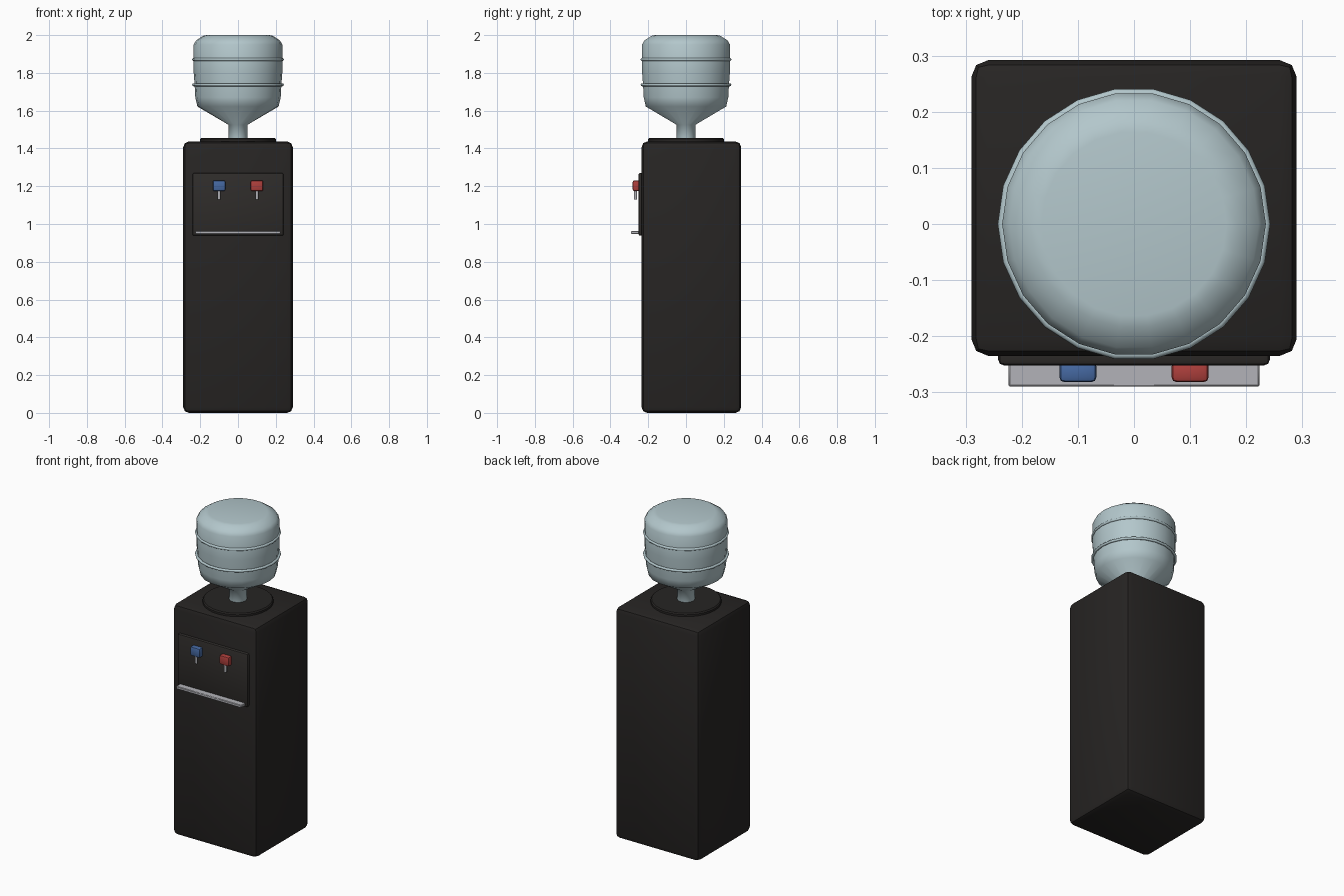
import bpy, bmesh, math
from mathutils import Matrix

if "Cube" in bpy.data.objects:
    bpy.data.objects.remove(bpy.data.objects["Cube"])


def material(name, rgb):
    m = bpy.data.materials.new(name)
    m.diffuse_color = (*rgb, 1)
    m.use_nodes = True
    m.node_tree.nodes["Principled BSDF"].inputs["Base Color"].default_value = m.diffuse_color
    return m


dark = material("dark_plastic", (0.02, 0.018, 0.017))
panel_mat = material("panel_plastic", (0.028, 0.025, 0.023))
blue = material("cold_blue", (0.06, 0.14, 0.36))
red = material("hot_red", (0.42, 0.05, 0.045))
metal = material("metal", (0.45, 0.45, 0.48))
water = material("bottle_plastic", (0.45, 0.57, 0.60))


def finish(name, bm, mat, angle=40):
    bmesh.ops.recalc_face_normals(bm, faces=bm.faces)
    me = bpy.data.meshes.new(name)
    bm.to_mesh(me)
    bm.free()
    me.materials.append(mat)
    ob = bpy.data.objects.new(name, me)
    bpy.context.collection.objects.link(ob)
    bpy.ops.object.select_all(action='DESELECT')
    ob.select_set(True)
    bpy.context.view_layer.objects.active = ob
    bpy.ops.object.shade_smooth_by_angle(angle=math.radians(angle))
    return ob


def box(name, lo, hi, mat, bevel, segments=2):
    bm = bmesh.new()
    size = [h - l for l, h in zip(lo, hi)]
    mid = [(h + l) / 2 for l, h in zip(lo, hi)]
    bmesh.ops.create_cube(bm, size=1, matrix=Matrix.Translation(mid) @ Matrix.Diagonal((*size, 1)))
    bmesh.ops.bevel(bm, geom=bm.edges[:], offset=bevel, segments=segments,
                    profile=0.5, affect='EDGES')
    return finish(name, bm, mat)


def lathe(name, profile, mat, sides=22, center=(0, 0), closed=False, angle=40):
    bm = bmesh.new()
    rings = [[bm.verts.new((center[0] + r * math.cos(2 * math.pi * i / sides),
                            center[1] + r * math.sin(2 * math.pi * i / sides), z))
              for i in range(sides)] for r, z in profile]
    pairs = list(zip(rings, rings[1:]))
    if closed:
        pairs.append((rings[-1], rings[0]))
    else:
        bm.faces.new(rings[0])
        bm.faces.new(rings[-1])
    for a, b in pairs:
        for i in range(sides):
            j = (i + 1) % sides
            bm.faces.new((a[i], a[j], b[j], b[i]))
    return finish(name, bm, mat, angle)


# Cabinet, front panel and drip tray
box("cabinet", (-0.29, -0.235, 0), (0.29, 0.292, 1.437), dark, 0.03)
box("tap_panel", (-0.242, -0.252, 0.938), (0.242, -0.2, 1.27), panel_mat, 0.01)
box("drip_tray", (-0.224, -0.29, 0.946), (0.224, -0.24, 0.963), metal, 0.003, 1)

# Cold and hot taps with spouts
for label, x, mat in (("cold", -0.1, blue), ("hot", 0.1, red)):
    box(label + "_tap", (x - 0.033, -0.282, 1.174), (x + 0.033, -0.245, 1.231), mat, 0.009)
    lathe(label + "_spout", [(0.008, 1.13), (0.008, 1.19)], metal, 12, (x, -0.267))

# Collar the bottle sits in
lathe("collar", [(0.2, 1.425), (0.2, 1.449), (0.194, 1.456)], dark, 32)

# Upturned water bottle
lathe("bottle", [(0.05, 1.44), (0.05, 1.525), (0.215, 1.622), (0.226, 1.67), (0.23, 1.74),
                 (0.235, 1.805), (0.235, 1.95), (0.222, 1.972), (0.185, 1.996), (0.165, 2.0)],
      water, angle=65)

# Hoops around the bottle
for n, z in (("lower", 1.737), ("upper", 1.871)):
    hoop = [(0.235 + 0.008 * math.cos(a * math.pi / 4), z + 0.008 * math.sin(a * math.pi / 4))
            for a in range(8)]
    lathe(n + "_hoop", hoop, water, closed=True, angle=60)
